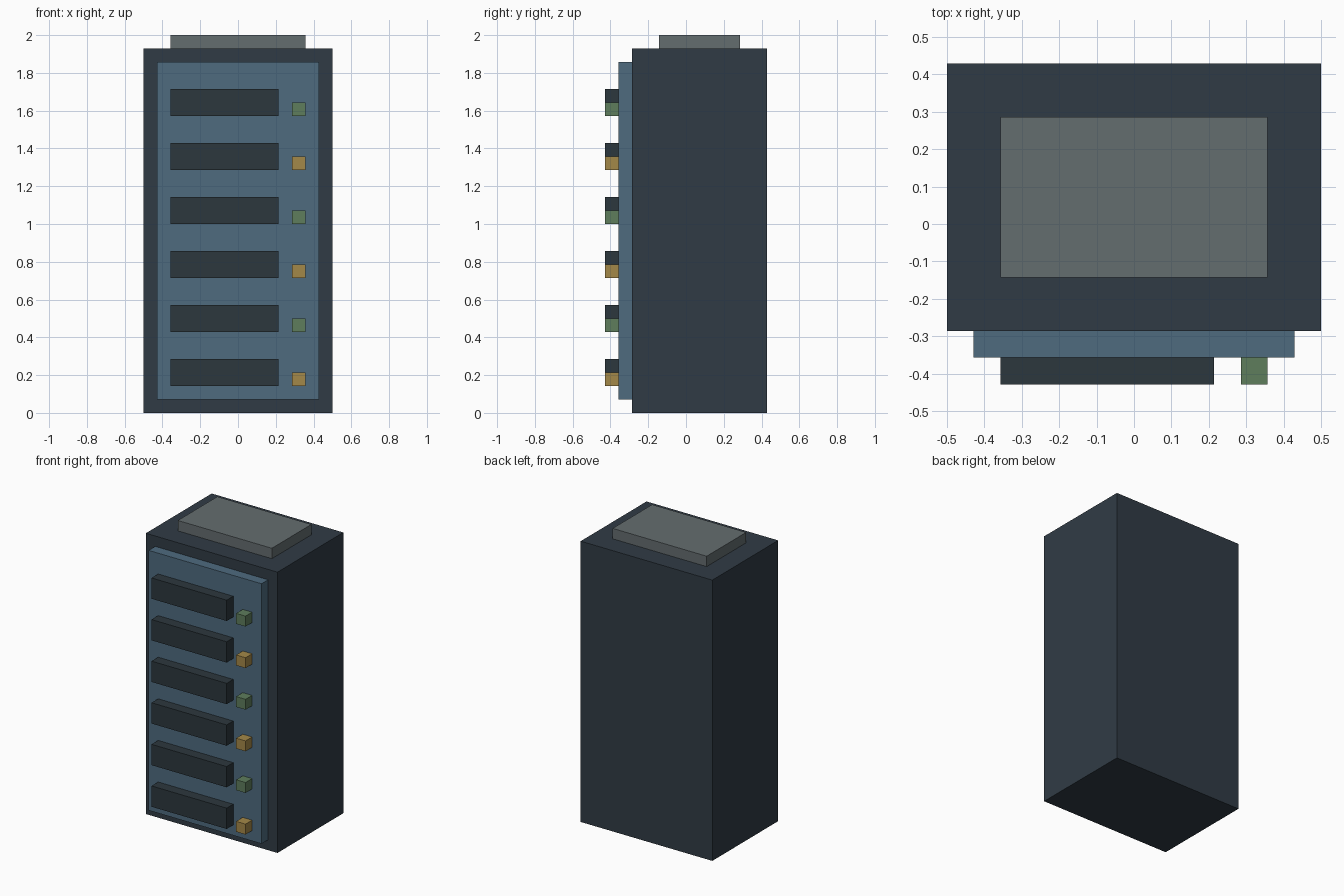
import bpy, bmesh
from mathutils import Vector

if "Cube" in bpy.data.objects:
    bpy.data.objects.remove(bpy.data.objects["Cube"])

U = 1 / 14  # grid unit of the blocky design


def material(name, hex_rgb):
    def linear(c):
        return c / 12.92 if c <= 0.04045 else ((c + 0.055) / 1.055) ** 2.4
    m = bpy.data.materials.new(name)
    m.diffuse_color = [linear(int(hex_rgb[i:i + 2], 16) / 255) for i in (0, 2, 4)] + [1]
    m.use_nodes = True
    m.node_tree.nodes["Principled BSDF"].inputs["Base Color"].default_value = m.diffuse_color
    return m


def box(name, x, y, z, mat):
    """Box spanning the given (min, max) ranges in grid units."""
    lo, hi = (Vector(p) * U for p in zip(x, y, z))
    bm = bmesh.new()
    bmesh.ops.create_cube(bm, size=1)
    for v in bm.verts:
        v.co = (lo + hi) / 2 + v.co * (hi - lo)
    mesh = bpy.data.meshes.new(name)
    bm.to_mesh(mesh)
    bm.free()
    mesh.materials.append(mat)
    obj = bpy.data.objects.new(name, mesh)
    bpy.context.collection.objects.link(obj)
    return obj


casing = material("casing", "303B45")
blue = material("panel_blue", "4E6B7F")
dark = material("bay_dark", "2C373D")
grey = material("vent_grey", "646D6F")
green = material("light_green", "5E7D5C")
amber = material("light_amber", "A48848")

# Cabinet, raised front panel and top vent
box("cabinet", (-7, 7), (-4, 6), (0, 27), casing)
box("front_panel", (-6, 6), (-5, -4), (1, 26), blue)
box("top_vent", (-5, 5), (-2, 4), (27, 28), grey)

# Six drive bays, each with a status light, alternating amber and green
for i in range(6):
    z = 2 + 4 * i
    box(f"drive_bay_{i + 1}", (-5, 3), (-6, -5), (z, z + 2), dark)
    box(f"status_light_{i + 1}", (4, 5), (-6, -5), (z, z + 1), green if i % 2 else amber)
